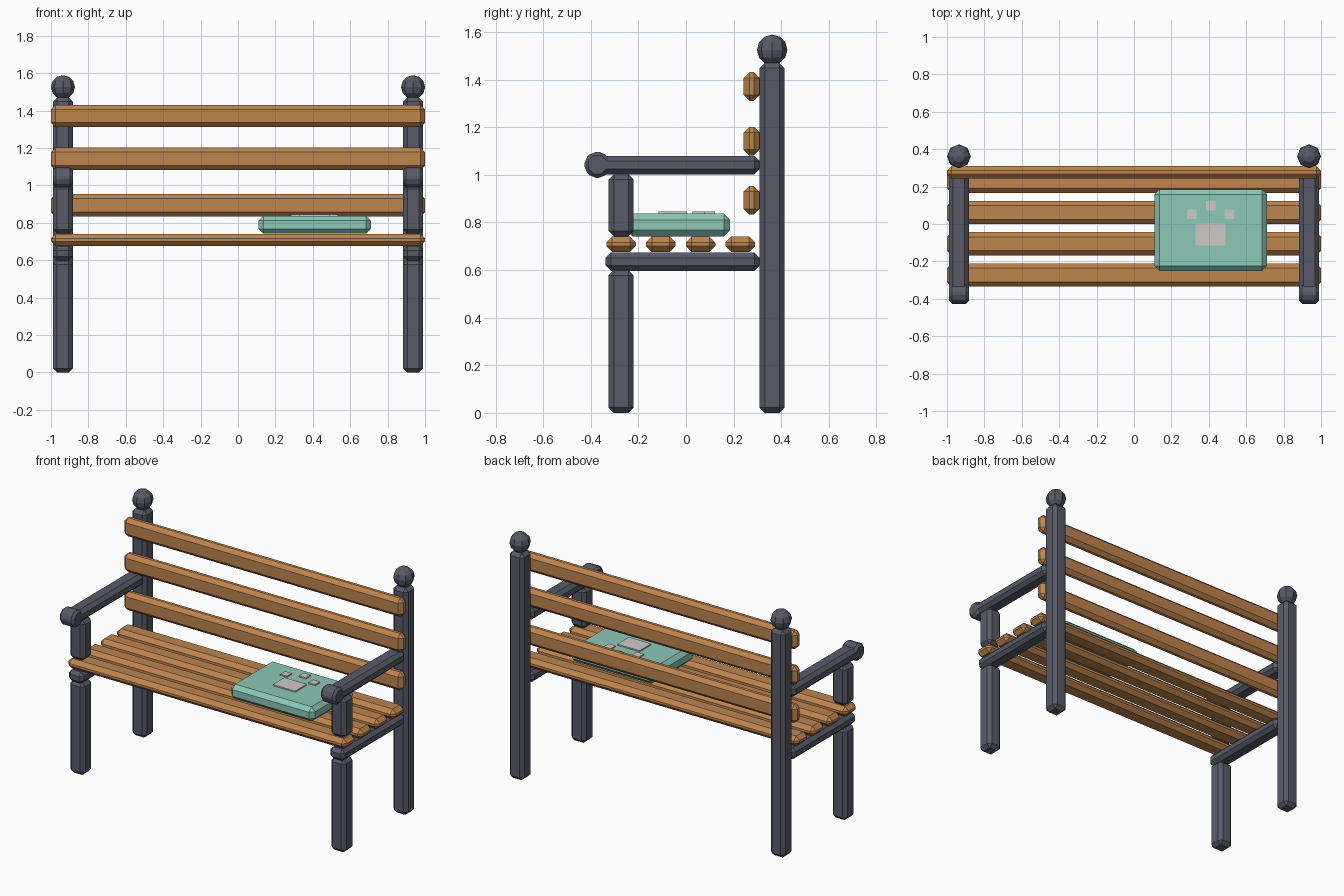
import bpy, bmesh, math
from mathutils import Matrix

if "Cube" in bpy.data.objects:
    bpy.data.objects.remove(bpy.data.objects["Cube"])


def material(name, rgb):
    # sRGB 0-255 to linear
    lin = [((c / 255 + 0.055) / 1.055) ** 2.4 for c in rgb]
    m = bpy.data.materials.new(name)
    m.diffuse_color = (*lin, 1)
    m.use_nodes = True
    m.node_tree.nodes["Principled BSDF"].inputs["Base Color"].default_value = m.diffuse_color
    return m


iron = material("dark iron", (88, 90, 104))
wood = material("warm wood", (190, 133, 78))
teal = material("teal fabric", (140, 200, 183))
pale = material("pale patch", (208, 202, 198))


def finish(name, bm, mat, bevel=0):
    if bevel:
        # chamfer only real corners, one flat segment
        bmesh.ops.bevel(bm, geom=bm.edges[:], offset=bevel, segments=1,
                        affect='EDGES', profile=0.5, clamp_overlap=True)
    bmesh.ops.recalc_face_normals(bm, faces=bm.faces[:])
    me = bpy.data.meshes.new(name)
    bm.to_mesh(me)
    bm.free()
    me.materials.append(mat)
    ob = bpy.data.objects.new(name, me)
    bpy.context.collection.objects.link(ob)
    return ob


def box(name, x, y, z, mat, bevel=0):
    """Chamfered box from (min, max) ranges."""
    bm = bmesh.new()
    bmesh.ops.create_cube(bm, size=1)
    for v in bm.verts:
        for i, (a, b) in enumerate((x, y, z)):
            v.co[i] = (a + b) / 2 + v.co[i] * (b - a)
    return finish(name, bm, mat, bevel)


# side frames
for side, s in (("left", -1), ("right", 1)):
    cx = 0.936 * s
    wide = (cx - 0.053, cx + 0.053)
    box(f"back_post_{side}", wide, (0.309, 0.414), (0, 1.47), iron, 0.022)
    box(f"front_leg_{side}", wide, (-0.325, -0.22), (0, 0.6), iron, 0.022)
    box(f"arm_support_{side}", wide, (-0.325, -0.22), (0.742, 1.003), iron, 0.022)
    box(f"seat_rail_{side}", wide, (-0.338, 0.31), (0.597, 0.673), iron, 0.022)
    box(f"armrest_{side}", wide, (-0.38, 0.31), (1.002, 1.08), iron, 0.022)

    # ball finial on the back post
    bm = bmesh.new()
    bmesh.ops.create_uvsphere(bm, u_segments=8, v_segments=6, radius=0.064,
                              matrix=Matrix.Translation((cx, 0.362, 1.525)))
    finish(f"finial_{side}", bm, iron)

    # rounded scroll at the front of the armrest
    bm = bmesh.new()
    turn = Matrix.Rotation(math.pi / 2, 4, 'Y') @ Matrix.Rotation(math.pi / 8, 4, 'Z')
    bmesh.ops.create_cone(bm, cap_ends=True, segments=8, radius1=0.059,
                          radius2=0.059, depth=0.106,
                          matrix=Matrix.Translation((cx, -0.372, 1.042)) @ turn)
    finish(f"arm_scroll_{side}", bm, iron, 0.016)

# seat slats
for i in range(4):
    y = -0.273 + 0.167 * i
    box(f"seat_slat_{i + 1}", (-1, 1), (y - 0.062, y + 0.062), (0.676, 0.741), wood, 0.025)

# backrest slats
for i, z in enumerate((0.893, 1.142, 1.371)):
    box(f"back_slat_{i + 1}", (-1, 1), (0.242, 0.309), (z - 0.06, z + 0.06), wood, 0.024)

# cushion with paw-shaped patches
box("cushion", (0.11, 0.71), (-0.25, 0.185), (0.742, 0.837), teal, 0.026)
top = (0.836, 0.845)
box("patch_pad", (0.33, 0.49), (-0.115, 0.004), top, pale)
for i, (x, y) in enumerate(((0.308, 0.052), (0.411, 0.097), (0.51, 0.052))):
    box(f"patch_toe_{i + 1}", (x - 0.025, x + 0.025), (y - 0.025, y + 0.025), top, pale)
